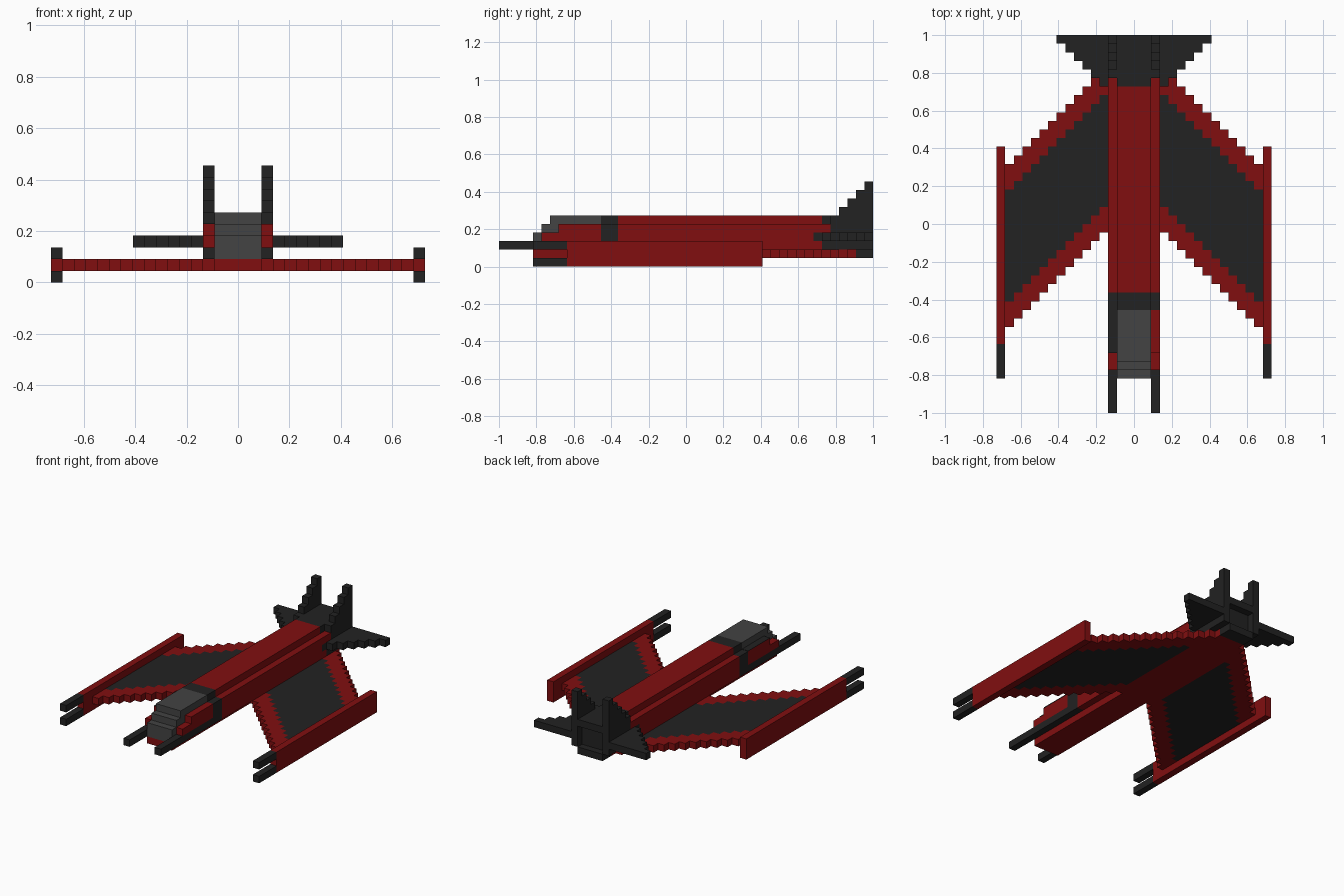
import bpy, bmesh
from mathutils import Vector

if "Cube" in bpy.data.objects:
    bpy.data.objects.remove(bpy.data.objects["Cube"])

U = 1 / 22          # block size: the craft is 44 blocks long
HALF = 22


def material(name, rgb):
    m = bpy.data.materials.new(name)
    m.diffuse_color = (*rgb, 1)
    m.use_nodes = True
    m.node_tree.nodes["Principled BSDF"].inputs["Base Color"].default_value = m.diffuse_color
    return m


MATS = {
    "red": material("dark_red", (0.22, 0.0045, 0.005)),
    "black": material("charcoal", (0.016, 0.016, 0.016)),
    "grey": material("canopy_grey", (0.056, 0.056, 0.056)),
}

cells = {}          # (x, y, z) block -> (part name, colour); later parts replace earlier ones


def fill(part, colour, x, y, z):
    """Fill a block range on both sides of the centre line."""
    for i in range(*x):
        for j in range(*y):
            for k in range(*z):
                cells[(i, j, k)] = (part, colour)
                cells[(-1 - i, j, k)] = (part, colour)


def carve(x, y, z):
    for i in range(*x):
        for j in range(*y):
            for k in range(*z):
                cells.pop((i, j, k), None)
                cells.pop((-1 - i, j, k), None)


# Swept wings: staggered columns with a dark inner panel
for c in range(2, 15):
    front, rear = 24 - c, 43 - c
    fill("wings", "red", (c, c + 1), (front, rear), (1, 2))
    if c > 2:
        fill("wings", "black", (c, c + 1), (front + 3, rear - 3), (1, 2))

# Fuselage with stepped edges
fill("fuselage", "red", (0, 2), (4, 42), (1, 2))
fill("fuselage", "red", (0, 3), (14, 38), (2, 5))
fill("fuselage", "red", (0, 3), (38, 39), (4, 5))
fill("fuselage", "red", (0, 2), (14, 38), (5, 6))

# Canopy with stepped nose, and red cheeks beside it
for k, start in ((2, 4), (3, 4), (4, 5), (5, 6)):
    fill("canopy", "grey", (0, 2), (start, 12), (k, k + 1))
fill("nose_cheeks", "red", (2, 3), (5, 12), (3, 4))
fill("nose_cheeks", "red", (2, 3), (7, 12), (4, 5))

# Dark collar behind the canopy
fill("collar", "black", (0, 3), (12, 14), (2, 5))
fill("collar", "black", (0, 2), (12, 14), (5, 6))

# Nose barrels
fill("nose_barrels", "black", (2, 3), (0, 12), (2, 3))

# Engine block with recessed exhaust
fill("engine", "black", (0, 2), (42, 44), (1, 2))
fill("engine", "black", (0, 3), (38, 44), (2, 4))
fill("engine", "black", (0, 3), (39, 44), (4, 5))
fill("engine", "black", (0, 2), (38, 44), (5, 6))
carve((0, 2), (43, 44), (2, 5))

# Twin tail fins, stepped upwards
for k, start in ((5, 39), (6, 40), (7, 41), (8, 42), (9, 43)):
    fill("tail_fins", "black", (2, 3), (start, 44), (k, k + 1))

# Flared tailplane
for j in range(37, 44):
    fill("tailplane", "black", (2, j - 34), (j, j + 1), (3, 4))

# Wing tip pods with two barrels each
fill("tip_pods", "red", (15, 16), (8, 31), (0, 3))
for k in (0, 2):
    fill("tip_barrels", "black", (15, 16), (4, 8), (k, k + 1))


def build(part):
    """Make one mesh from the exposed block sides of a part."""
    colours = sorted({c for p, c in cells.values() if p == part})
    bm = bmesh.new()
    for cell, (p, colour) in cells.items():
        if p != part:
            continue
        for axis in range(3):
            for sign in (-1, 1):
                near = list(cell)
                near[axis] += sign
                if tuple(near) in cells:
                    continue
                u, v = (axis + 1) % 3, (axis + 2) % 3
                loop = [(0, 0), (1, 0), (1, 1), (0, 1)][::sign]
                verts = []
                for a, b in loop:
                    co = Vector(cell)
                    co[axis] += (sign + 1) // 2
                    co[u] += a
                    co[v] += b
                    co.y -= HALF
                    verts.append(bm.verts.new(co * U))
                bm.faces.new(verts).material_index = colours.index(colour)
    bmesh.ops.remove_doubles(bm, verts=bm.verts, dist=1e-4)
    me = bpy.data.meshes.new(part)
    bm.to_mesh(me)
    bm.free()
    for c in colours:
        me.materials.append(MATS[c])
    bpy.context.collection.objects.link(bpy.data.objects.new(part, me))


for part in sorted({p for p, _ in cells.values()}):
    build(part)

# Thin dark plate on top of the left cheek
bpy.ops.mesh.primitive_cube_add(size=1, location=(-2.5 * U, (9.5 - HALF) * U, 5 * U + 0.001))
plate = bpy.context.object
plate.name = "left_cheek_plate"
plate.scale = (U, 5 * U, 0.002)
plate.data.materials.append(MATS["black"])
